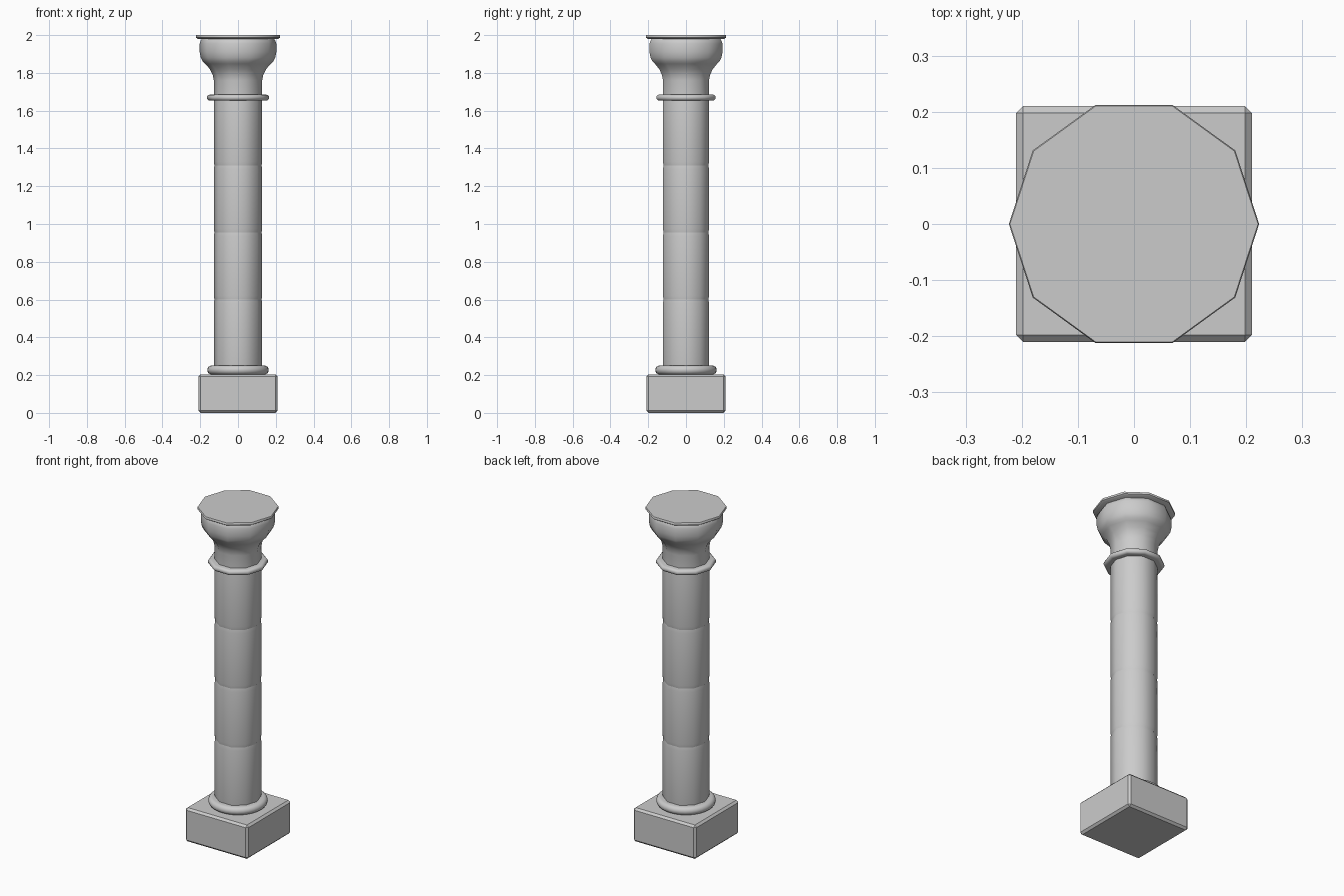
import bpy, math

if "Cube" in bpy.data.objects:
    bpy.data.objects.remove(bpy.data.objects["Cube"])


def lathe(name, profile, sides):
    """Revolve (radius, z) points around z, with closed ends."""
    verts, faces = [], []
    for r, z in profile:
        for i in range(sides):
            a = 2 * math.pi * i / sides
            verts.append((r * math.cos(a), r * math.sin(a), z))
    for k in range(len(profile) - 1):
        for i in range(sides):
            j = (i + 1) % sides
            faces.append((k * sides + i, k * sides + j,
                          (k + 1) * sides + j, (k + 1) * sides + i))
    faces.append(tuple(reversed(range(sides))))
    top = (len(profile) - 1) * sides
    faces.append(tuple(range(top, top + sides)))
    mesh = bpy.data.meshes.new(name)
    mesh.from_pydata(verts, [], faces)
    obj = bpy.data.objects.new(name, mesh)
    bpy.context.collection.objects.link(obj)
    bpy.ops.object.select_all(action='DESELECT')
    obj.select_set(True)
    bpy.context.view_layer.objects.active = obj
    bpy.ops.object.shade_smooth_by_angle(angle=math.radians(40))
    return obj


def ring(radius, half_height, depth, z, steps=8):
    """Half-round moulding profile."""
    pts = []
    for i in range(steps + 1):
        a = -math.pi / 2 + math.pi * i / steps
        pts.append((radius - depth + depth * math.cos(a), z + half_height * math.sin(a)))
    return pts


# Square plinth with bevelled edges
bpy.ops.mesh.primitive_cube_add(size=1, location=(0, 0, 0.102))
plinth = bpy.context.object
plinth.name = "plinth"
plinth.scale = (0.42, 0.42, 0.204)
bpy.ops.object.transform_apply(location=False, rotation=False, scale=True)
bevel = plinth.modifiers.new("bevel", 'BEVEL')
bevel.width = 0.012
bevel.segments = 1

# Round base moulding
lathe("base_moulding", ring(0.163, 0.024, 0.024, 0.227), 32)

# Ten-sided shaft of four drums, with shallow seams
seams = [0.24, 0.60, 0.955, 1.31, 1.67]
for n, (lo, hi) in enumerate(zip(seams, seams[1:])):
    lathe(f"shaft_drum_{n + 1}",
          [(0.125, lo), (0.128, lo + 0.02), (0.128, hi - 0.02), (0.125, hi)], 10)

# Neck ring
lathe("neck_ring", ring(0.165, 0.016, 0.016, 1.669, 6), 10)

# Flared capital
lathe("capital", [(0.128, 1.66), (0.128, 1.76), (0.134, 1.79), (0.149, 1.82),
                  (0.173, 1.848), (0.186, 1.86), (0.197, 1.88), (0.203, 1.91),
                  (0.203, 1.955), (0.198, 1.97), (0.188, 1.985)], 10)

# Flat top slab
lathe("abacus", [(0.212, 1.98), (0.223, 1.987), (0.223, 1.997), (0.221, 2.0)], 10)
